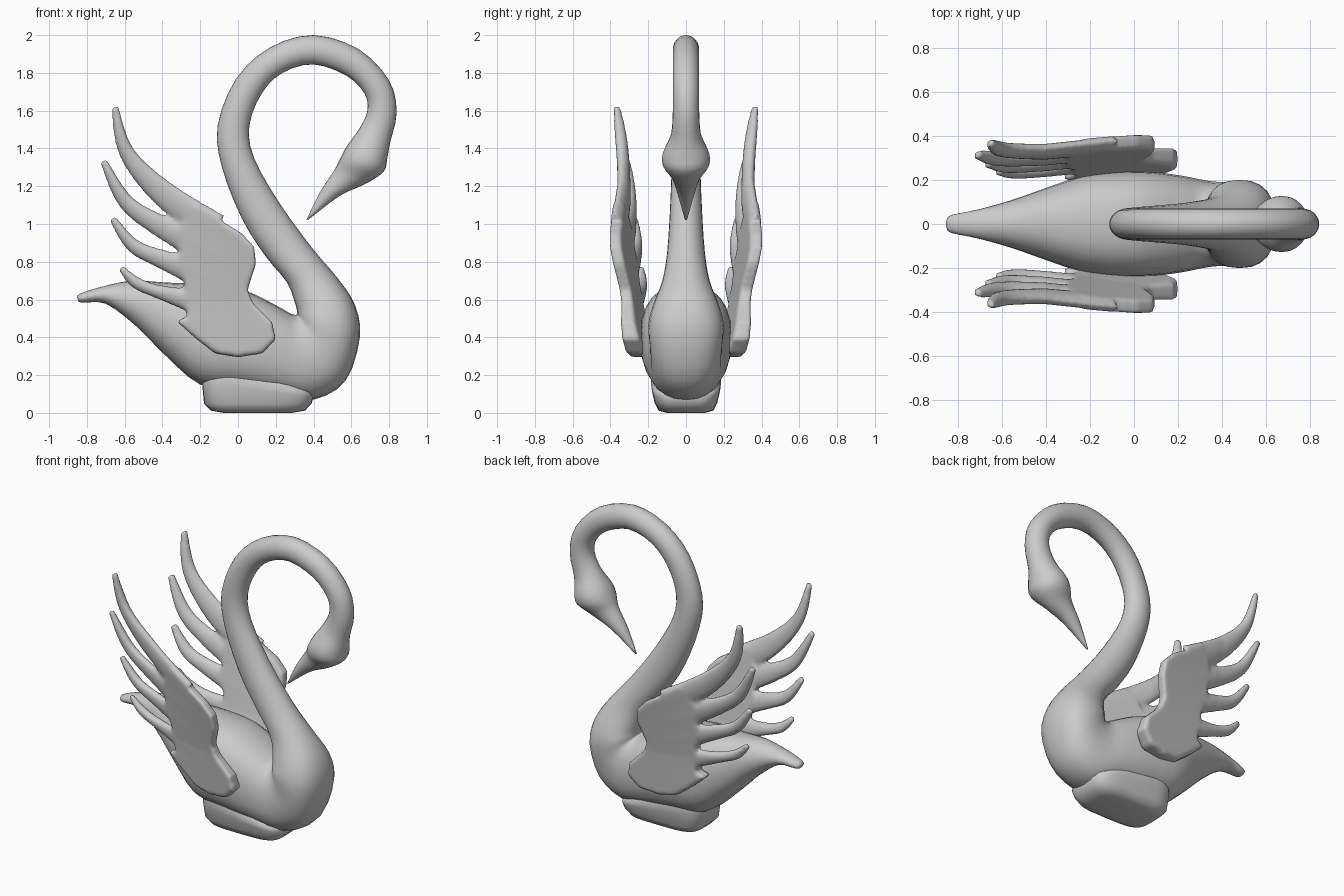
import bpy, bmesh, math
from mathutils import Vector

if "Cube" in bpy.data.objects:
    bpy.data.objects.remove(bpy.data.objects["Cube"])


def catmull(rows, steps):
    """Smoothly resample a list of equal-length tuples."""
    out = []
    for i in range(len(rows) - 1):
        p0, p1 = rows[max(i - 1, 0)], rows[i]
        p2, p3 = rows[i + 1], rows[min(i + 2, len(rows) - 1)]
        for s in range(steps):
            t = s / steps
            out.append([0.5 * (2 * b + (c - a) * t + (2 * a - 5 * b + 4 * c - d) * t * t
                               + (3 * b - a - 3 * c + d) * t ** 3)
                        for a, b, c, d in zip(p0, p1, p2, p3)])
    return out + [list(rows[-1])]


def sgn_pow(v, p):
    return math.copysign(abs(v) ** p, v)


def skin(bm, rings):
    """Bridge rings of points and cap both ends."""
    vs = [[bm.verts.new(p) for p in r] for r in rings]
    n = len(vs[0])
    for a, b in zip(vs, vs[1:]):
        for i in range(n):
            j = (i + 1) % n
            bm.faces.new((a[i], a[j], b[j], b[i]))
    bm.faces.new(vs[0])
    bm.faces.new(vs[-1])


def loft(bm, sections, sides):
    """Sections are (x, z) of one edge, (x, z) of the other edge, half width in y."""
    rings = []
    for ax, az, bx, bz, w in sections:
        a, b = Vector((ax, 0, az)), Vector((bx, 0, bz))
        mid, half = (a + b) / 2, (a - b) / 2
        p = 2 / (2 + 4 * min(max(w - 0.1, 0), 0.15))
        ring = []
        for i in range(sides):
            t = math.tau * i / sides
            ring.append(mid + half * sgn_pow(math.cos(t), p)
                        + Vector((0, w * sgn_pow(math.sin(t), p), 0)))
        rings.append(ring)
    skin(bm, rings)


def finish(bm, name):
    bmesh.ops.recalc_face_normals(bm, faces=bm.faces)
    me = bpy.data.meshes.new(name)
    bm.to_mesh(me)
    bm.free()
    me.shade_smooth()
    ob = bpy.data.objects.new(name, me)
    bpy.context.collection.objects.link(ob)
    return ob


# Body, neck, head and beak: one sweep from tail to beak (back edge, belly edge, half width)
body = [
    (-.852, .612, -.848, .598, .015), (-.835, .632, -.825, .583, .04),
    (-.72, .668, -.70, .578, .065), (-.56, .70, -.54, .46, .11),
    (-.38, .69, -.38, .30, .17), (-.18, .68, -.20, .15, .23),
    (.03, .65, .02, .12, .24), (.20, .57, .22, .09, .22),
    (.28, .525, .40, .07, .195), (.31, .52, .57, .17, .19),
    (.313, .53, .645, .40, .20), (.305, .57, .62, .57, .175),
]
neck = [
    (.26, .69, .53, .71, .125), (.145, .83, .395, .87, .10),
    (.02, 1.03, .22, 1.11, .085), (-.085, 1.30, .085, 1.35, .075),
    (-.108, 1.52, .06, 1.52, .07), (-.01, 1.77, .125, 1.69, .07),
    (.17, 1.935, .235, 1.80, .07), (.40, 2.0, .40, 1.845, .07),
    (.64, 1.925, .575, 1.785, .07), (.80, 1.76, .67, 1.69, .07),
    (.84, 1.59, .685, 1.60, .07),
]
head = [
    (.805, 1.43, .645, 1.51, .08), (.79, 1.345, .575, 1.41, .122),
    (.77, 1.275, .54, 1.345, .122), (.67, 1.21, .51, 1.285, .075),
    (.54, 1.15, .435, 1.17, .045), (.375, 1.025, .362, 1.022, .006),
]
bm = bmesh.new()
loft(bm, catmull(body + neck + head, 3), 24)
finish(bm, "body_and_neck")

# Base: rounded foot under the belly (z, half length, half width)
bm = bmesh.new()
rings = []
for z, hx, hy in [(0, .18, .10), (.012, .25, .145), (.05, .285, .165),
                  (.12, .295, .18), (.16, .29, .185), (.22, .24, .16)]:
    rings.append([(.105 + hx * sgn_pow(math.cos(t), .5), hy * sgn_pow(math.sin(t), .5), z
                   + max(0, z - .05) * -.5 * sgn_pow(math.cos(t), .5))
                  for t in (math.tau * i / 32 for i in range(32))])
skin(bm, rings)
finish(bm, "base")

# Wing plate: flat outline given some thickness
bm = bmesh.new()
outline = [(-.22, 1.10), (.02, .95), (.085, .88), (.095, .79), (.05, .65), (.08, .58),
           (.18, .48), (.20, .39), (.13, .315), (0, .295), (-.12, .315), (-.23, .40),
           (-.325, .485), (-.27, .51), (-.27, .62), (-.31, .82), (-.30, 1.0)]
skin(bm, [[(x, y, z) for x, z in outline] for y in (-.033, .033)])

# Feathers: curved tapering fingers (x, z, radius)
feathers = [
    [(-.12, .97, .09), (-.40, 1.165, .07), (-.59, 1.38, .042), (-.652, 1.62, .02)],
    [(-.12, .84, .09), (-.43, 1.0, .058), (-.60, 1.125, .042), (-.713, 1.335, .02)],
    [(-.10, .70, .09), (-.42, .82, .05), (-.56, .89, .038), (-.665, 1.03, .02)],
    [(-.10, .56, .09), (-.40, .635, .04), (-.54, .69, .032), (-.62, .77, .018)],
]
for f in feathers:
    pts = catmull(f, 5)
    secs = []
    for i, (x, z, r) in enumerate(pts):
        a, b = pts[max(i - 1, 0)], pts[min(i + 1, len(pts) - 1)]
        d = Vector((b[0] - a[0], b[1] - a[1])).normalized()
        secs.append((x - d.y * r, z + d.x * r, x + d.y * r, z - d.x * r, min(r, .034)))
    loft(bm, secs, 12)
wing = finish(bm, "wings")

# Fuse plate and feathers, then soften
m = wing.modifiers.new("fuse", 'REMESH')
m.mode, m.voxel_size, m.use_smooth_shade = 'VOXEL', .012, True
m = wing.modifiers.new("soften", 'SMOOTH')
m.factor, m.iterations = .5, 5
dg = bpy.context.evaluated_depsgraph_get()
me = bpy.data.meshes.new_from_object(wing.evaluated_get(dg))
wing.modifiers.clear()
wing.data = me

# Lean the wing outward, thicken its root, and mirror it
for v in me.vertices:
    x, y, z = v.co
    lean = .20 + .155 * (z + .85 * x) + .07 * max(0, x + .4) * z * z
    v.co.y = lean + y * (1 + 2 * max(0, .6 - z))
me.shade_smooth()
m = wing.modifiers.new("mirror", 'MIRROR')
m.use_axis = (False, True, False)
m.use_mirror_merge = False
